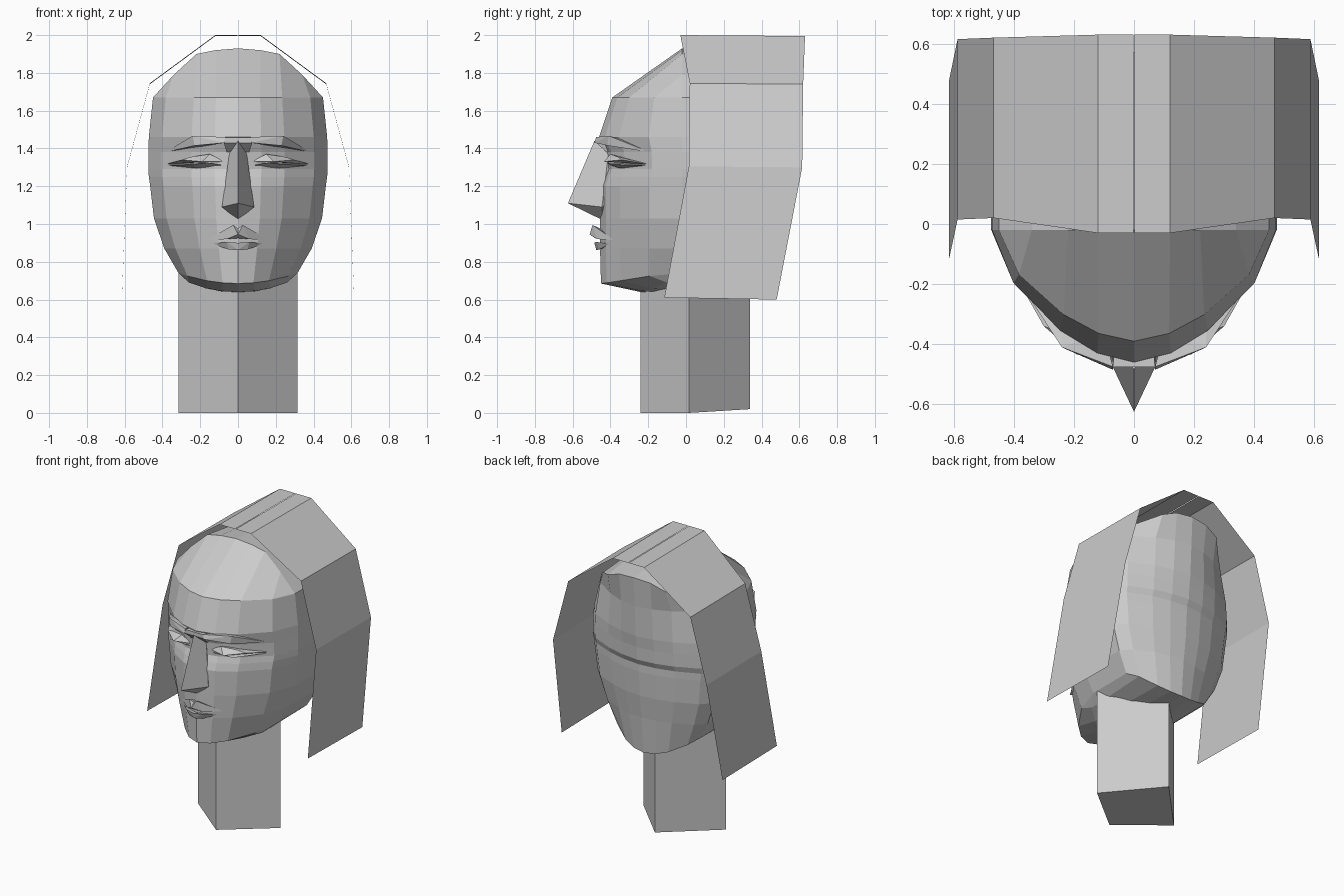
import bpy, bmesh

cube = bpy.data.objects.get("Cube")
if cube:
    bpy.data.objects.remove(cube, do_unlink=True)

grey = bpy.data.materials.new("plain_grey")
grey.use_nodes = True
grey.diffuse_color = (0.6, 0.6, 0.6, 1)
grey.node_tree.nodes["Principled BSDF"].inputs["Base Color"].default_value = (0.6, 0.6, 0.6, 1)


def finish(name, bm, mirror=False, merge=True):
    """Turn a bmesh into a flat-shaded object, optionally mirrored across x."""
    bmesh.ops.recalc_face_normals(bm, faces=bm.faces)
    mesh = bpy.data.meshes.new(name)
    bm.to_mesh(mesh)
    bm.free()
    mesh.materials.append(grey)
    ob = bpy.data.objects.new(name, mesh)
    bpy.context.collection.objects.link(ob)
    if mirror:
        mod = ob.modifiers.new("Mirror", 'MIRROR')
        mod.use_mirror_merge = merge
        mod.merge_threshold = 0.0005
    return ob


def hull(name, points, mirror=False):
    """Faceted solid around a few points."""
    bm = bmesh.new()
    vs = [bm.verts.new(p) for p in points]
    res = bmesh.ops.convex_hull(bm, input=vs)
    loose = {v for v in res["geom_interior"] + res["geom_unused"]
             if isinstance(v, bmesh.types.BMVert) and not v.link_faces}
    bmesh.ops.delete(bm, geom=list(loose), context='VERTS')
    return finish(name, bm, mirror)


def both(points):
    """Points plus their copies across x."""
    return points + [(-x, y, z) for x, y, z in points if x]


# Head: half rings from the face centre, round the side, to the back centre
COLS = [(0, 1), (.26, .93), (.52, .76), (.85, .40)]   # share of width, share of depth
RINGS = [  # z, half width, front depth, back depth, depth of rear side corner
    (1.67, .45, .39, .56, .28),
    (1.46, .472, .46, .55, .33),
    (1.38, .475, .425, .54, .34),
    (1.29, .475, .42, .535, .34),
    (1.25, .472, .438, .515, .335),
    (1.20, .465, .455, .515, .335),
    (1.03, .445, .455, .505, .33),
    (.87, .39, .455, .485, .32),
    (.74, .315, .45, .465, .30),
]
bm = bmesh.new()


def face(*vs):
    vs = list(dict.fromkeys(vs))
    if len(vs) > 2:
        bm.faces.new(vs)


rows = []
for z, w, f, b, s in RINGS:
    last = z == .74
    front = [(a * w, -.02 - k * (f - .02), z - (.055 * (1 - a * a) if last else 0)) for a, k in COLS]
    back = [(a * w, s + k * (b - s), z - (.12 * (1 - a * a) if last else 0)) for a, k in COLS]
    pts = front + [(w, -.02, z), (w, s, z)] + back[::-1]
    rows.append([bm.verts.new(p) for p in pts])

# Crown arches, sharing the side corners of the top ring
arch = [(0, 1.93), (.12, 1.92), (.22, 1.90), (.34, 1.79)]
rear = [(0, .57, 1.87), (.12, .56, 1.86), (.22, .54, 1.82), (.34, .42, 1.76)]
crown = ([bm.verts.new((x, -.02, z)) for x, z in arch] + rows[0][4:6]
         + [bm.verts.new(p) for p in rear[::-1]])
rows.insert(0, crown)
for up, low in zip(rows, rows[1:]):
    for i in range(9):
        face(up[i], up[i + 1], low[i + 1], low[i])

# Top of the skull and underside of the jaw
jaw = rows[-1]
under = [bm.verts.new(p) for p in
         [(0, -.24, .64), (.09, -.23, .645), (.17, -.18, .66), (.26, -.10, .69)]] + [jaw[4]]
for j in range(4):
    face(crown[j], crown[j + 1], crown[8 - j], crown[9 - j])
    face(jaw[j], jaw[j + 1], under[j + 1], under[j])
    face(under[j], under[j + 1], jaw[8 - j], jaw[9 - j])
finish("head", bm, mirror=True)

# Neck: diamond-section post
bm = bmesh.new()
plan = [(0, -.24, 0), (.315, .015, 0), (0, .34, .02), (-.315, .015, 0)]
low = [bm.verts.new(p) for p in plan]
top = [bm.verts.new((x, y, .74 if x else .68)) for x, y, z in plan]
bm.faces.new(low)
bm.faces.new(top)
for i in range(4):
    k = (i + 1) % 4
    bm.faces.new((low[i], low[k], top[k], top[i]))
finish("neck", bm)

# Hair: thin sheet folded over the head, parted at the middle
bm = bmesh.new()
strip = [  # x, front y, front z, back y, back z
    (.002, -.03, 2.0, .63, 1.995), (.12, -.03, 2.0, .63, 1.995), (.467, .02, 1.745, .62, 1.74),
    (.587, .015, 1.305, .615, 1.30), (.615, -.115, .61, .48, .60)]
edge = [(bm.verts.new((x, fy, fz)), bm.verts.new((x, by, bz))) for x, fy, fz, by, bz in strip]
for (a, b), (c, d) in zip(edge, edge[1:]):
    bm.faces.new((a, c, d, b))
finish("hair", bm, mirror=True, merge=False)

# Nose and the block between the brows
hull("nose", both([(0, -.485, 1.44), (.045, -.41, 1.38), (.035, -.43, 1.25), (.085, -.445, 1.09),
                   (0, -.625, 1.11), (0, -.44, 1.02), (0, -.30, 1.2)]))
hull("nose_bridge", both([(.07, -.475, 1.457), (.075, -.475, 1.43), (.06, -.42, 1.38),
                          (.06, -.36, 1.45), (.05, -.35, 1.38)]))

# Brows and eyelids
hull("brow", [(.07, -.475, 1.46), (.24, -.41, 1.467), (.385, -.19, 1.38), (.23, -.415, 1.415),
              (.07, -.485, 1.43), (.10, -.36, 1.45), (.24, -.30, 1.44)], mirror=True)
hull("upper_eyelid", [(.07, -.40, 1.33), (.15, -.40, 1.37), (.25, -.36, 1.355), (.385, -.19, 1.315),
                      (.30, -.34, 1.34), (.19, -.435, 1.33), (.15, -.30, 1.34)], mirror=True)
hull("lower_eyelid", [(.07, -.40, 1.31), (.16, -.42, 1.325), (.24, -.40, 1.315), (.385, -.19, 1.31),
                      (.22, -.35, 1.295), (.15, -.30, 1.31)], mirror=True)

# Lips
hull("upper_lip", [(0, -.485, .975), (.025, -.495, .995), (.165, -.38, .915), (.06, -.47, .92),
                   (0, -.51, .945), (0, -.48, .925), (0, -.40, .95)], mirror=True)
hull("lower_lip", [(0, -.485, .90), (.135, -.40, .895), (.06, -.475, .905), (0, -.475, .862),
                   (.05, -.46, .865), (0, -.40, .88)], mirror=True)
